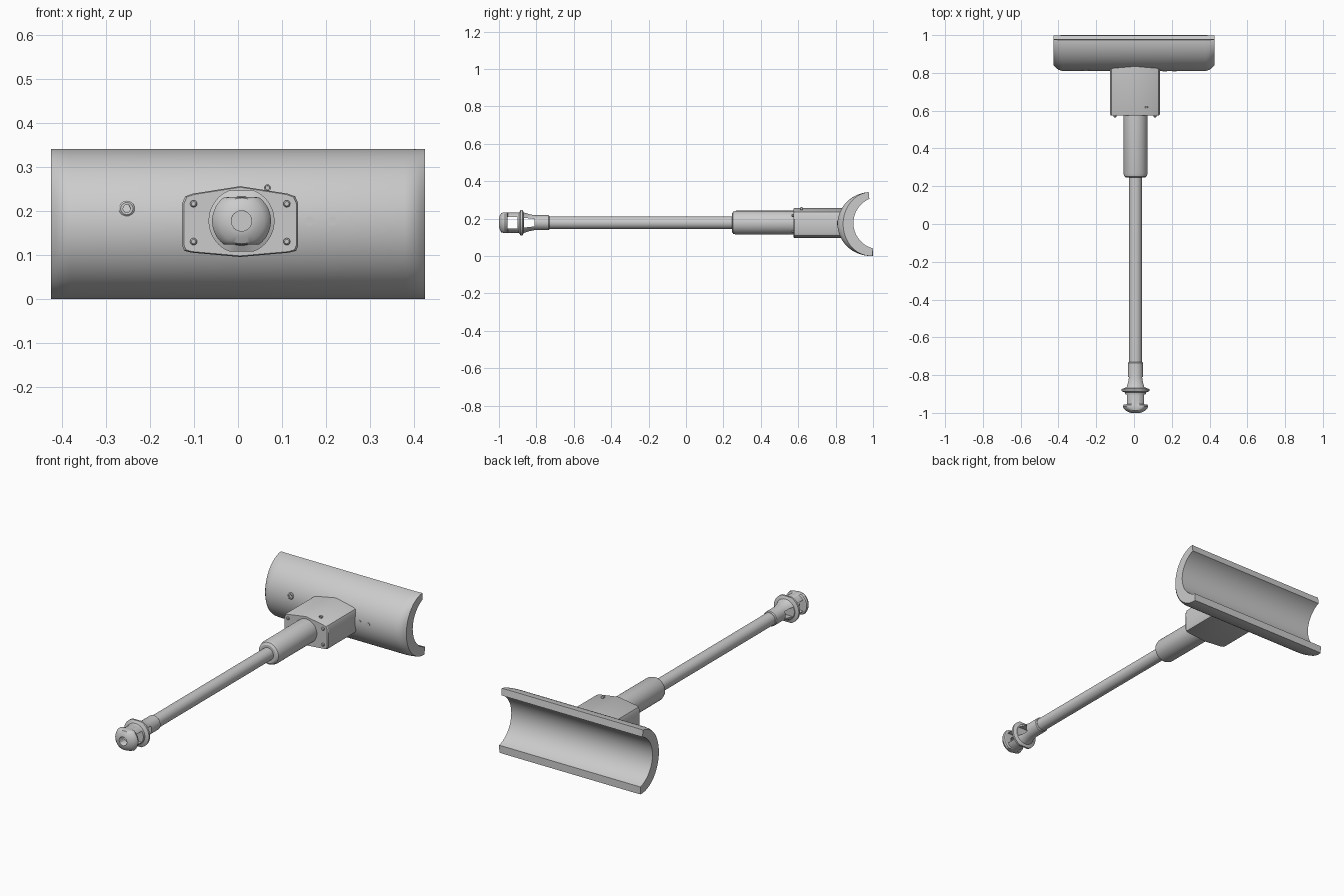
import bpy, bmesh, math
from mathutils import Matrix, Vector

if "Cube" in bpy.data.objects:
    bpy.data.objects.remove(bpy.data.objects["Cube"])

AX, AZ = 0.008, 0.178          # long axis position in x and z

def material(name, v):
    m = bpy.data.materials.new(name)
    m.diffuse_color = (v, v, v, 1)
    m.use_nodes = True
    m.node_tree.nodes["Principled BSDF"].inputs["Base Color"].default_value = m.diffuse_color
    return m

GREY = material("grey", 0.6)

def finish(name, bm, smooth=True):
    bmesh.ops.recalc_face_normals(bm, faces=bm.faces)
    me = bpy.data.meshes.new(name)
    bm.to_mesh(me)
    bm.free()
    me.materials.append(GREY)
    ob = bpy.data.objects.new(name, me)
    bpy.context.collection.objects.link(ob)
    if smooth:
        bpy.ops.object.select_all(action='DESELECT')
        ob.select_set(True)
        bpy.context.view_layer.objects.active = ob
        bpy.ops.object.shade_smooth_by_angle(angle=math.radians(32))
    return ob

def loft(name, rings, smooth=True):
    """Closed skin through equal-length rings with capped ends."""
    bm = bmesh.new()
    vs = [[bm.verts.new(p) for p in r] for r in rings]
    n = len(vs[0])
    for a, b in zip(vs, vs[1:]):
        for i in range(n):
            bm.faces.new((a[i], a[(i + 1) % n], b[(i + 1) % n], b[i]))
    bm.faces.new(vs[0])
    bm.faces.new(vs[-1])
    return finish(name, bm, smooth)

def turned(name, profile, x=AX, z=AZ, zmax=None, n=48):
    """Round part along y from (y, radius) pairs, optionally flattened in z."""
    rings = []
    for y, r in profile:
        ring = []
        for i in range(n):
            a = 2 * math.pi * i / n
            dz = r * math.sin(a)
            if zmax:
                dz = max(-zmax, min(zmax, dz))
            ring.append((x + r * math.cos(a), y, z + dz))
        rings.append(ring)
    return loft(name, rings)

def cut(target, cutter):
    cutter.hide_render = True
    cutter.hide_set(True)
    m = target.modifiers.new("cut", 'BOOLEAN')
    m.operation = 'DIFFERENCE'
    m.solver = 'EXACT'
    m.object = cutter

def box(name, y0, y1, h0, h1):
    """Wide cutter across x, half height h0 at y0 and h1 at y1."""
    return loft(name, [[(AX + s, y0, AZ - h0), (AX + s, y0, AZ + h0),
                        (AX + s, y1, AZ + h1), (AX + s, y1, AZ - h1)]
                       for s in (-0.15, 0.15)], False)

# Curved shell, with eased outer ends
def crescent(x, inset):
    pts = []
    for i in range(49):
        a = math.radians(95 + (273 - 95) * i / 48)
        pts.append((x, 0.99 + (0.18 - inset) * math.cos(a), 0.171 + 0.171 * math.sin(a)))
    for i in range(41):
        a = math.radians(255 + (113 - 255) * i / 40)
        pts.append((x, 1.035 + 0.14 * math.cos(a), 0.176 + 0.14 * math.sin(a)))
    return pts

ends = [(0.425, 0.03), (0.415, 0.018), (0.40, 0.007), (0.38, 0.0)]
shell = loft("curved_shell", [crescent(-x, i) for x, i in ends] +
             [crescent(x, i) for x, i in reversed(ends)])

# Mounting block with peaked top and bottom
outline = [(0.0, 0.257), (-0.108, 0.240), (-0.125, 0.234), (-0.132, 0.218),
           (-0.132, 0.122), (-0.127, 0.110), (-0.112, 0.106), (0.0, 0.096),
           (0.112, 0.106), (0.127, 0.110), (0.132, 0.122), (0.132, 0.218),
           (0.125, 0.234), (0.108, 0.240)]

def block_ring(y, s):
    return [(0.005 + x * s, y, AZ + (z - AZ) * s) for x, z in outline]

loft("mounting_block", [block_ring(0.575, 0.97), block_ring(0.581, 1.0),
                        block_ring(0.875, 1.0)])

# Domed bolts at the corners of the block
for x in (-0.101, 0.111):
    for z in (0.131, 0.217):
        turned("block_bolt", [(0.58, 0.008), (0.569, 0.008), (0.565, 0.005)], x, z, n=16)

# Small ring pin on top of the block
pin = turned("block_pin", [(0.613, 0.008), (0.623, 0.008)], 0.067, 0.253, n=16)
cut(pin, turned("pin_hole_cutter", [(0.60, 0.005), (0.618, 0.005)], 0.067, 0.253, n=16))

# Socket screw and flush plugs on the shell
screw = turned("shell_screw", [(0.83, 0.018), (0.812, 0.018), (0.809, 0.014)], -0.253, 0.206, n=24)
cut(screw, turned("screw_socket_cutter", [(0.80, 0.009), (0.822, 0.009)], -0.253, 0.206, n=6))
for x in (0.163, 0.215):
    turned("shell_plug", [(0.815, 0.011), (0.808, 0.011)], x, 0.177, n=24)

# Sleeve and rod
turned("sleeve", [(0.60, 0.064), (0.268, 0.064), (0.252, 0.059), (0.245, 0.048), (0.245, 0.03)])
turned("rod", [(0.30, 0.034), (-0.76, 0.034)])

# Slotted neck with flared flange
neck = turned("tip_neck", [(-0.73, 0.036), (-0.735, 0.040), (-0.81, 0.040), (-0.84, 0.046),
                           (-0.862, 0.053), (-0.868, 0.056), (-0.874, 0.075),
                           (-0.884, 0.075), (-0.892, 0.056), (-0.902, 0.054)], zmax=0.069)
cut(neck, box("neck_slot_cutter", -0.865, -0.81, 0.026, 0.02))

# Open cage head with domed, side-flattened cap and front bore
head = turned("tip_head", [(-0.89, 0.054), (-0.953, 0.054), (-0.957, 0.064), (-0.967, 0.067),
                           (-0.978, 0.062), (-0.988, 0.052), (-0.996, 0.037), (-1.0, 0.024)],
              zmax=0.054)
cut(head, box("head_window_cutter", -0.955, -0.90, 0.03, 0.03))
cut(head, turned("head_bore_cutter", [(-1.05, 0.023), (-0.93, 0.023)], n=32))
